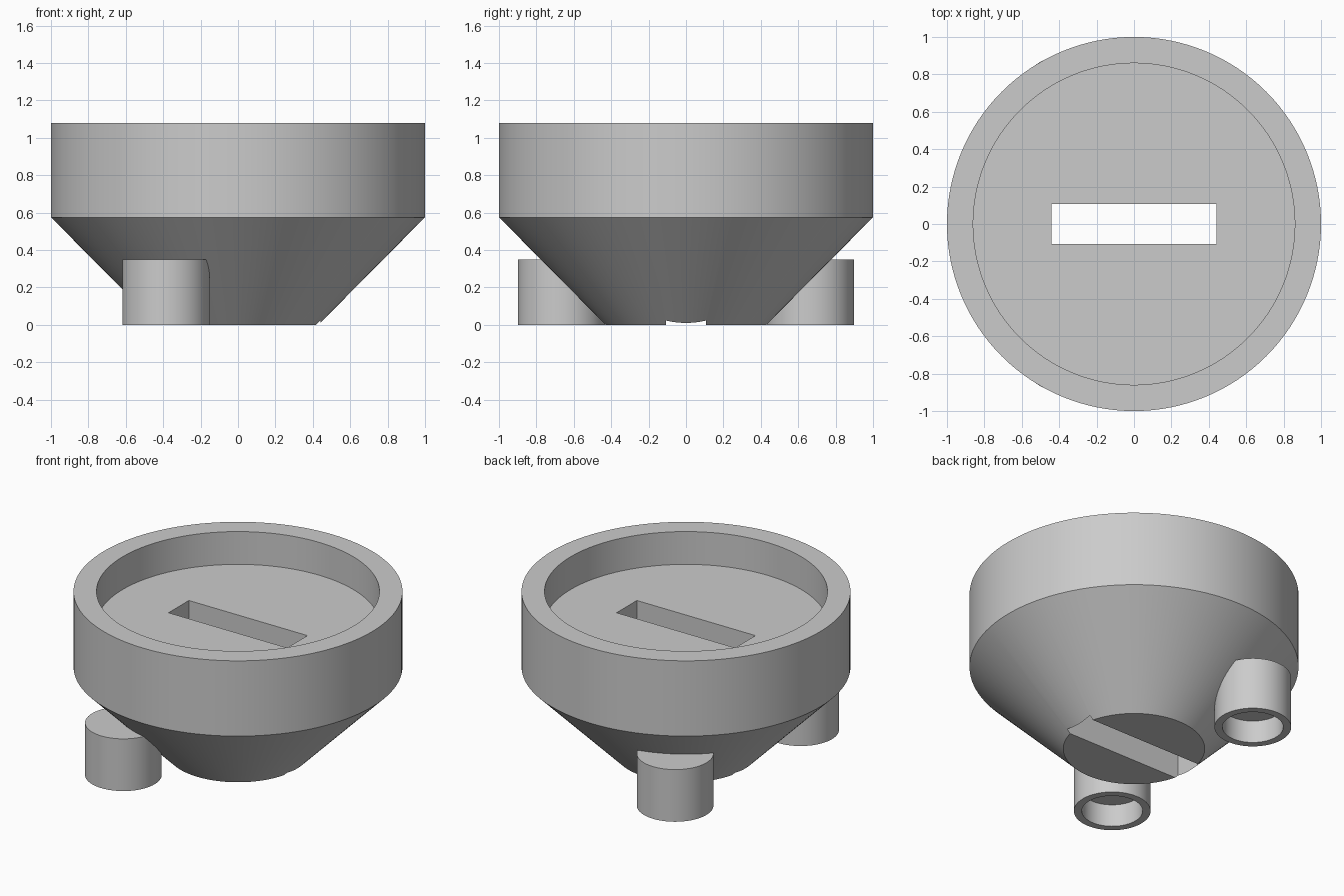
import bpy
import bmesh
import math

if "Cube" in bpy.data.objects:
    bpy.data.objects.remove(bpy.data.objects["Cube"], do_unlink=True)

grey = bpy.data.materials.new("plain grey")
grey.use_nodes = True
colour = (0.6, 0.6, 0.6, 1)
grey.diffuse_color = colour
grey.node_tree.nodes["Principled BSDF"].inputs["Base Color"].default_value = colour


def lathe(name, profile, segments, location=(0, 0, 0)):
    """Turn a (radius, height) profile around the vertical axis."""
    bm = bmesh.new()
    verts = [bm.verts.new((r, 0, z)) for r, z in profile]
    edges = [bm.edges.new(pair) for pair in zip(verts, verts[1:])]
    bmesh.ops.spin(bm, geom=verts + edges, cent=(0, 0, 0), axis=(0, 0, 1),
                   angle=math.tau, steps=segments)
    bmesh.ops.remove_doubles(bm, verts=bm.verts[:], dist=0.0001)
    bmesh.ops.recalc_face_normals(bm, faces=bm.faces[:])
    mesh = bpy.data.meshes.new(name)
    bm.to_mesh(mesh)
    bm.free()
    mesh.materials.append(grey)
    obj = bpy.data.objects.new(name, mesh)
    obj.location = location
    bpy.context.collection.objects.link(obj)
    return obj


def activate(obj):
    bpy.ops.object.select_all(action='DESELECT')
    obj.select_set(True)
    bpy.context.view_layer.objects.active = obj


def smooth(obj):
    activate(obj)
    bpy.ops.object.shade_smooth_by_angle(angle=math.radians(30))


# Funnel body: flat base, cone, straight wall, rim and recessed floor
body = lathe("funnel_body", [(0, 0), (0.43, 0), (1, 0.575), (1, 1.08),
                             (0.86, 1.08), (0.86, 0.86), (0, 0.86)], 128)

# Slot passing right through the body
bpy.ops.mesh.primitive_cube_add(size=1, location=(0, 0, 0.5))
cutter = bpy.context.object
cutter.name = "slot_cutter"
cutter.scale = (0.88, 0.215, 2)
cutter.hide_render = True
cutter.data.materials.append(grey)
activate(body)
cut = body.modifiers.new("slot", 'BOOLEAN')
cut.operation = 'DIFFERENCE'
cut.solver = 'EXACT'
cut.object = cutter
bpy.ops.object.modifier_apply(modifier=cut.name)
bpy.data.objects.remove(cutter, do_unlink=True)
smooth(body)

# Two round pegs with blind holes in their undersides
peg_profile = [(0, 0.15), (0.185, 0.15), (0.185, 0), (0.233, 0),
               (0.233, 0.35), (0, 0.35)]
for name, side in (("front_peg", -1), ("back_peg", 1)):
    smooth(lathe(name, peg_profile, 64, (-0.385, side * 0.665, 0)))
